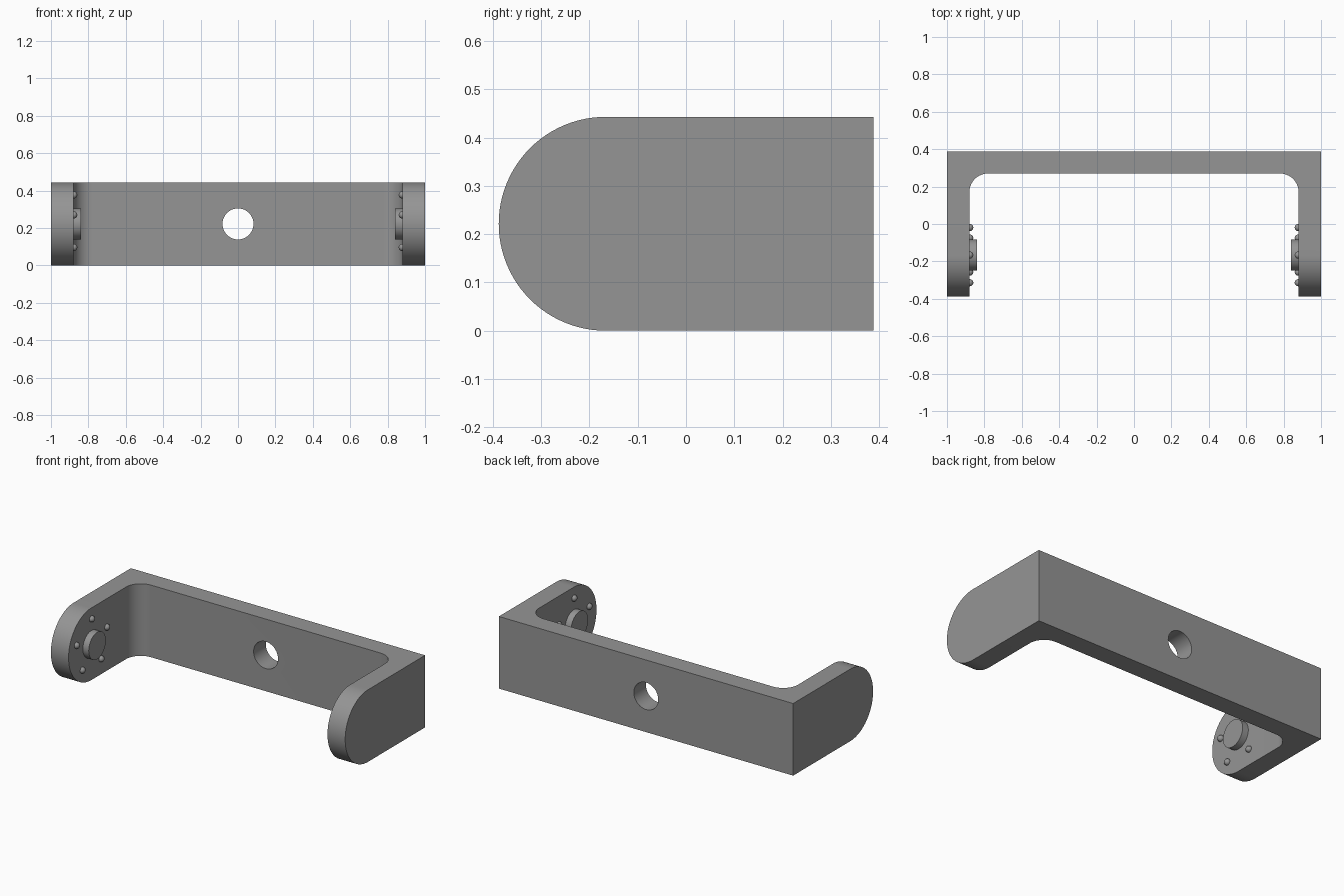
import bpy, bmesh, math
from mathutils import Vector, Matrix

if "Cube" in bpy.data.objects:
    bpy.data.objects.remove(bpy.data.objects["Cube"])

H = 0.443            # bracket height
D = 0.388            # half depth
INNER = 0.88         # inner face of the ears
R = H / 2            # radius of the rounded ear ends
EAR_Y = -D + R       # centre of the rounded ends

grey = bpy.data.materials.new("grey metal")
grey.diffuse_color = (0.3, 0.3, 0.3, 1)
grey.use_nodes = True
grey.node_tree.nodes["Principled BSDF"].inputs["Base Color"].default_value = grey.diffuse_color


def arc(cx, cy, r, a0, a1, n):
    return [(cx + r * math.cos(math.radians(a0 + (a1 - a0) * i / n)),
             cy + r * math.sin(math.radians(a0 + (a1 - a0) * i / n))) for i in range(n + 1)]


def finish(name, bm):
    bmesh.ops.recalc_face_normals(bm, faces=bm.faces)
    mesh = bpy.data.meshes.new(name)
    bm.to_mesh(mesh)
    bm.free()
    mesh.materials.append(grey)
    ob = bpy.data.objects.new(name, mesh)
    bpy.context.collection.objects.link(ob)
    return ob


def prism(name, points, extrusion):
    bm = bmesh.new()
    face = bm.faces.new([bm.verts.new(p) for p in points])
    new = bmesh.ops.extrude_face_region(bm, geom=[face])["geom"]
    bmesh.ops.translate(bm, vec=extrusion,
                        verts=[v for v in new if isinstance(v, bmesh.types.BMVert)])
    return finish(name, bm)


def smooth(ob):
    bpy.ops.object.select_all(action='DESELECT')
    ob.select_set(True)
    bpy.context.view_layer.objects.active = ob
    bpy.ops.object.shade_smooth_by_angle(angle=math.radians(30))


def cut(ob, cutter, operation):
    mod = ob.modifiers.new(operation.lower(), 'BOOLEAN')
    mod.operation, mod.object, mod.solver = operation, cutter, 'EXACT'
    bpy.context.view_layer.objects.active = ob
    bpy.ops.object.modifier_apply(modifier=mod.name)
    bpy.data.objects.remove(cutter)


# U-shaped bracket with filleted inside corners
fillet = 0.10
inside = (arc(INNER - fillet, 0.27 - fillet, fillet, 0, 90, 16)
          + arc(-INNER + fillet, 0.27 - fillet, fillet, 90, 180, 16))
outline = ([(-1, -D - 0.1), (-1, D), (1, D), (1, -D - 0.1), (INNER, -D - 0.1)]
           + inside + [(-INNER, -D - 0.1)])
bracket = prism("bracket", [(x, y, 0) for x, y in outline], Vector((0, 0, H)))

# round the ear ends
side = [(D + 0.2, H + 0.2), (EAR_Y, H + 0.2)]
side = ([(D + 0.2, H)] + arc(EAR_Y, R, R, 90, 270, 48) + [(D + 0.2, 0)])
cut(bracket, prism("end_rounder", [(-1.2, y, z) for y, z in side], Vector((2.4, 0, 0))), 'INTERSECT')

# mounting hole through the back wall
hole = [(x, 0, z) for x, z in arc(0, R, 0.083, 0, 360, 48)[:-1]]
cut(bracket, prism("hole_cutter", hole, Vector((0, 0.6, 0))), 'DIFFERENCE')
smooth(bracket)

# pivot boss and ring of five bumps on each inner ear face
for sign, label in ((-1, "left"), (1, "right")):
    disc = [(sign * (INNER + 0.01), y, z) for y, z in arc(EAR_Y, R, 0.083, 0, 360, 48)[:-1]]
    smooth(prism(label + "_pivot_boss", disc, Vector((-sign * 0.05, 0, 0))))
    bm = bmesh.new()
    for y, z in arc(EAR_Y, R, 0.155, 90, 450, 5)[:-1]:
        bmesh.ops.create_uvsphere(bm, u_segments=20, v_segments=12, radius=0.019,
                                  matrix=Matrix.Translation((sign * (INNER - 0.002), y, z)))
    smooth(finish(label + "_bumps", bm))
